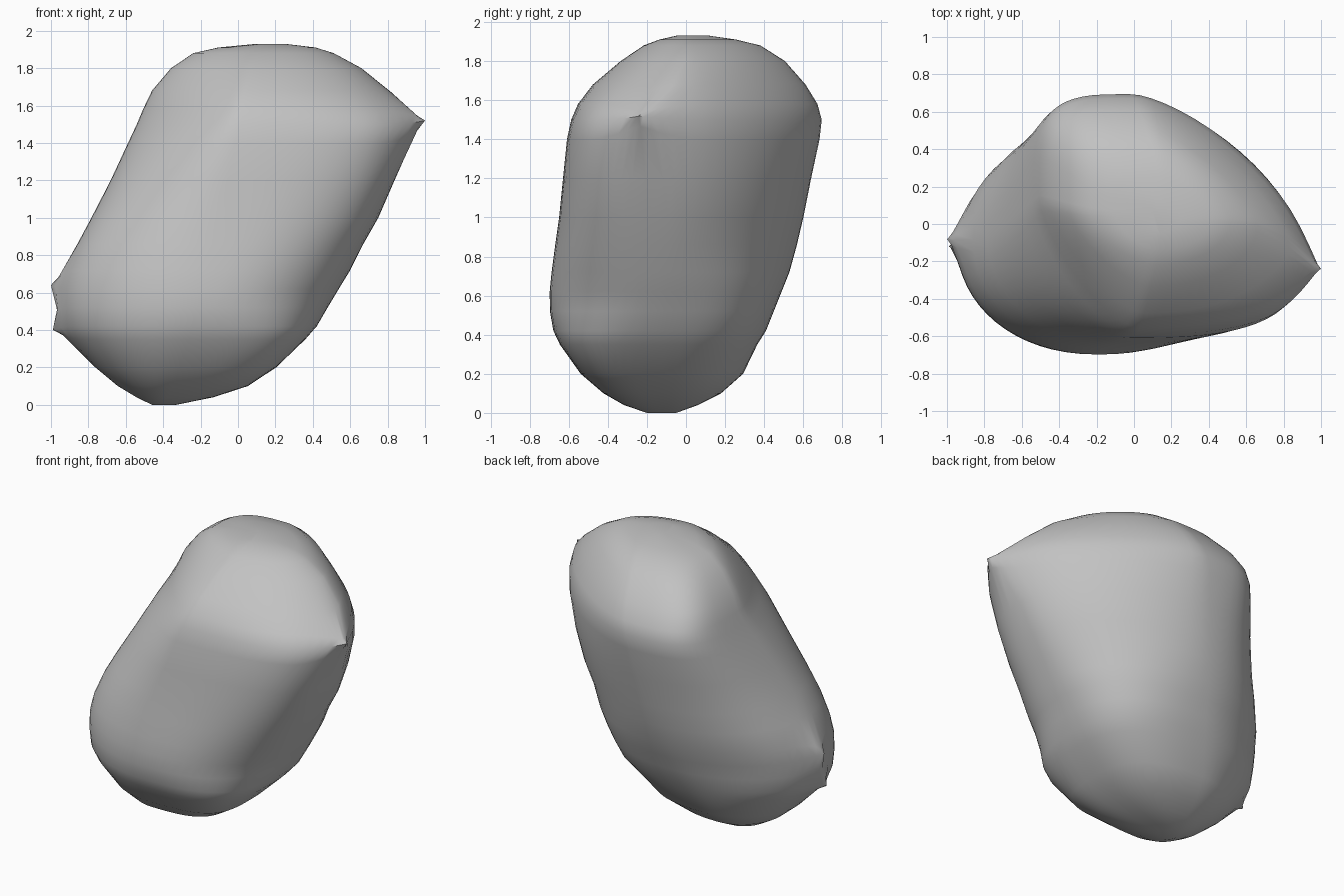
import bpy
import bmesh
from math import cos, sin, pi
from mathutils import Vector

default = bpy.data.objects.get("Cube")
if default:
    bpy.data.objects.remove(default, do_unlink=True)

SEGMENTS = 64

# Stone outline by height: z, limits along x, limits along y
LEVELS = [
    (0.00, -.46, -.33, -.20, -.05),
    (0.04, -.54, -.13, -.32, .06),
    (0.10, -.64, .06, -.42, .18),
    (0.20, -.76, .20, -.54, .30),
    (0.35, -.91, .38, -.66, .37),
    (0.42, -.94, .42, -.68, .41),
    (0.52, -.95, .48, -.70, .45),
    (0.62, -.95, .54, -.70, .49),
    (0.72, -.93, .60, -.69, .53),
    (0.86, -.86, .67, -.67, .57),
    (1.00, -.79, .75, -.65, .60),
    (1.20, -.68, .84, -.63, .64),
    (1.40, -.58, .92, -.61, .69),
    (1.50, -.54, .94, -.59, .70),
    (1.58, -.51, .91, -.56, .68),
    (1.68, -.47, .82, -.49, .62),
    (1.80, -.36, .66, -.33, .51),
    (1.88, -.24, .50, -.21, .38),
    (1.91, -.12, .43, -.14, .26),
    (1.93, .10, .25, -.05, .12),
]

# Where each section is widest, by height
MIDDLE_X = [(0, -.4), (.5, -.22), (1.46, -.02), (1.8, .08), (2, .18)]
MIDDLE_Y_POSITIVE_X = [(0, -.12), (1, -.08), (1.5, -.15), (1.8, 0), (2, .03)]
MIDDLE_Y_NEGATIVE_X = [(0, -.12), (1, -.08), (1.6, .15), (2, .05)]

# Corner squareness by height, keyed by (x is positive, y is positive)
CORNERS = {
    (True, True): [(0, 2.4), (.45, 2.7), (.85, 1.85), (1.2, 1.7),
                   (1.5, 1.45), (1.7, 1.3), (1.85, 1.4), (2, 2)],
    (False, True): [(0, 2), (.6, 1.8), (1.15, 2.4), (1.6, 4), (1.8, 4), (2, 2)],
    (False, False): [(0, 2), (.9, 2.1), (1.25, 1.8), (1.55, 1.4), (1.8, 1.4), (2, 2)],
    (True, False): [(0, 2.5), (.2, 4), (.55, 2.2), (1.1, 2.9), (1.5, 2.9), (1.7, 2), (2, 2)],
}

# Small pointed nubs: position and radius of the pull
NUBS = [
    ((1.0, -.24, 1.52), .3),
    ((-.99, -.12, .40), .16),
    ((-1.0, -.08, .64), .18),
]


def blend(z, keys):
    """Linear interpolation between (height, value) keys."""
    for (z0, v0), (z1, v1) in zip(keys, keys[1:]):
        if z <= z1:
            return v0 + (v1 - v0) * (z - z0) / (z1 - z0)
    return keys[-1][1]


def section_point(angle, z, x_min, x_max, y_min, y_max):
    """Point on a cross-section whose four corners differ in roundness."""
    c, s = cos(angle), sin(angle)
    middle_x = min(max(blend(z, MIDDLE_X), x_min + .02), x_max - .02)
    middle_y = blend(z, MIDDLE_Y_POSITIVE_X if c >= 0 else MIDDLE_Y_NEGATIVE_X)
    power = 2 / blend(z, CORNERS[c >= 0, s >= 0])
    reach_x = (x_max if c >= 0 else x_min) - middle_x
    reach_y = (y_max if s >= 0 else y_min) - middle_y
    return (middle_x + reach_x * abs(c) ** power,
            middle_y + reach_y * abs(s) ** power, z)


# Loft the cross-sections into a closed stone
bm = bmesh.new()
rings = [[bm.verts.new(section_point(2 * pi * i / SEGMENTS, *level))
          for i in range(SEGMENTS)] for level in LEVELS]
for low, high in zip(rings, rings[1:]):
    for i in range(SEGMENTS):
        j = (i + 1) % SEGMENTS
        bm.faces.new((low[i], low[j], high[j], high[i]))
bm.faces.new(rings[0][::-1])
bm.faces.new(rings[-1])

# Soften the body between the end caps
body = [v for ring in rings[1:-1] for v in ring]
for _ in range(2):
    bmesh.ops.smooth_vert(bm, verts=body, factor=.3,
                          use_axis_x=True, use_axis_y=True)

# Pull out the nubs, fading with distance from the nearest point
for position, radius in NUBS:
    tip = Vector(position)
    distances = [(v, (v.co - tip).length) for v in body]
    nearest = min(d for _, d in distances)
    for v, d in distances:
        fade = max(0, 1 - (d - nearest) / radius) ** 2
        v.co = v.co.lerp(tip, fade)
bmesh.ops.recalc_face_normals(bm, faces=bm.faces)

mesh = bpy.data.meshes.new("stone")
bm.to_mesh(mesh)
bm.free()
stone = bpy.data.objects.new("stone", mesh)
bpy.context.collection.objects.link(stone)

# Plain grey stone colour
grey = bpy.data.materials.new("stone_grey")
grey.use_nodes = True
colour = (.54, .54, .54, 1)
grey.diffuse_color = colour
grey.node_tree.nodes["Principled BSDF"].inputs["Base Color"].default_value = colour
mesh.materials.append(grey)

# Smooth shading with sharp corners kept
bpy.context.view_layer.objects.active = stone
stone.select_set(True)
bpy.ops.object.shade_smooth_by_angle(angle=pi / 4)
